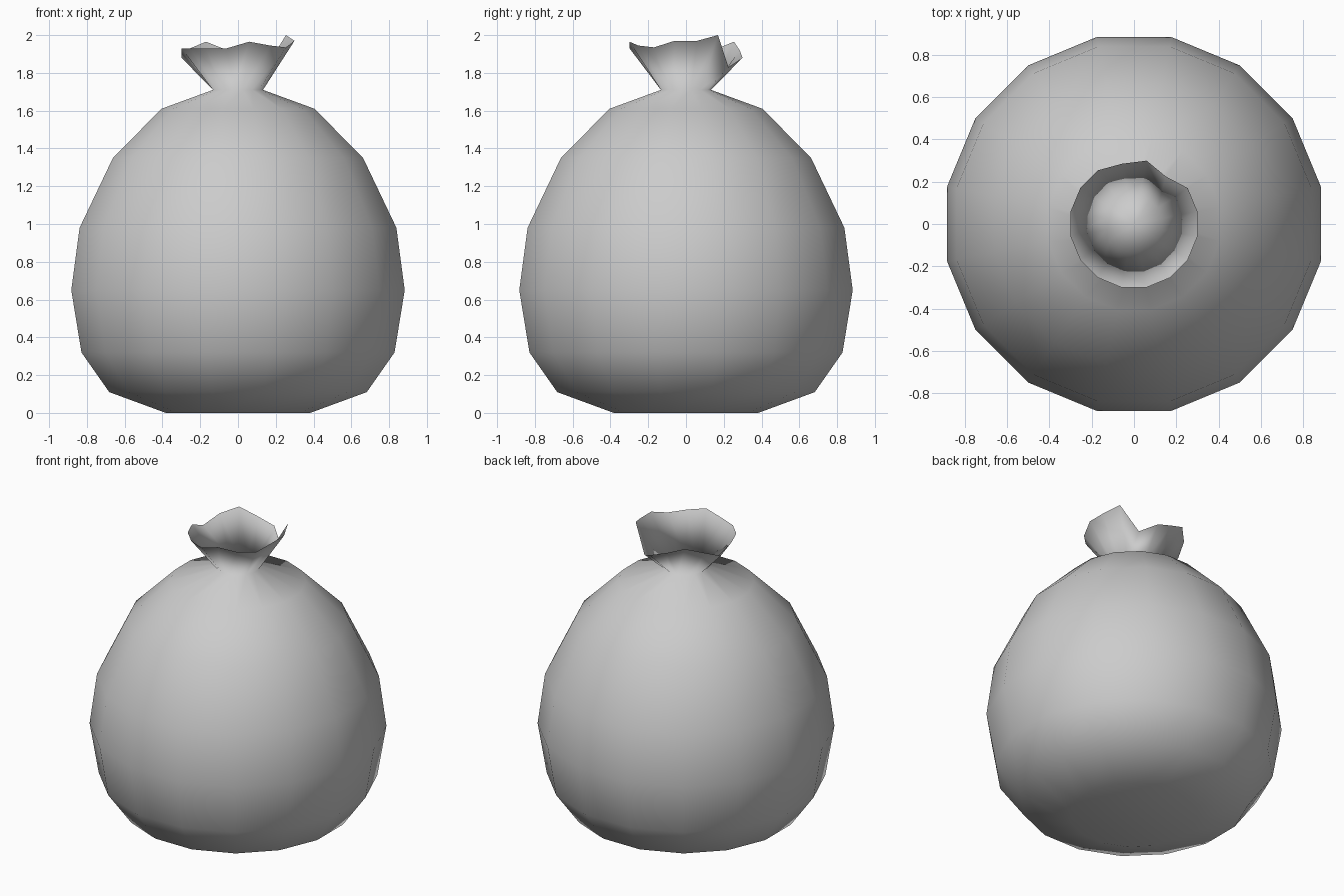
import bpy, bmesh
from math import cos, sin, radians

if "Cube" in bpy.data.objects:
    bpy.data.objects.remove(bpy.data.objects["Cube"])

N = 16
# sack profile: (radius, height), bottom to tied neck
PROFILE = [(0.39, 0.0), (0.695, 0.11), (0.845, 0.32), (0.90, 0.65),
           (0.855, 0.98), (0.675, 1.35), (0.413, 1.61), (0.135, 1.71)]
# ragged rim heights around the opening
RIM_Z = [1.97, 2.0, 1.83, 1.88, 1.92, 1.965, 1.93, 1.88,
         1.93, 1.93, 1.93, 1.93, 1.965, 1.945, 1.935, 1.97]
RIM_R = [0.305] * N
RIM_R[2] = 0.27
RIM_R[4] = 0.29

bm = bmesh.new()


def ring(radii, heights):
    verts = []
    for i in range(N):
        a = radians(11.25 + 22.5 * i)
        verts.append(bm.verts.new((radii[i] * cos(a), radii[i] * sin(a), heights[i])))
    return verts


def fan(loop, z, flip=False):
    c = bm.verts.new((0, 0, z))
    for i in range(N):
        tri = (loop[i], loop[(i + 1) % N], c)
        bm.faces.new(tri[::-1] if flip else tri)


# body, neck and flared opening
rings = [ring([r] * N, [z] * N) for r, z in PROFILE]
rings.append(ring(RIM_R, RIM_Z))
for lo, hi in zip(rings, rings[1:]):
    for i in range(N):
        j = (i + 1) % N
        bm.faces.new((lo[i], lo[j], hi[j], hi[i]))

# flat base and closed knot inside the neck
fan(rings[0], 0.0, flip=True)
fan(rings[-2], 1.72)

for f in bm.faces:
    f.smooth = True
mesh = bpy.data.meshes.new("tied_sack")
bm.to_mesh(mesh)
bm.free()
sack = bpy.data.objects.new("tied_sack", mesh)
bpy.context.collection.objects.link(sack)
